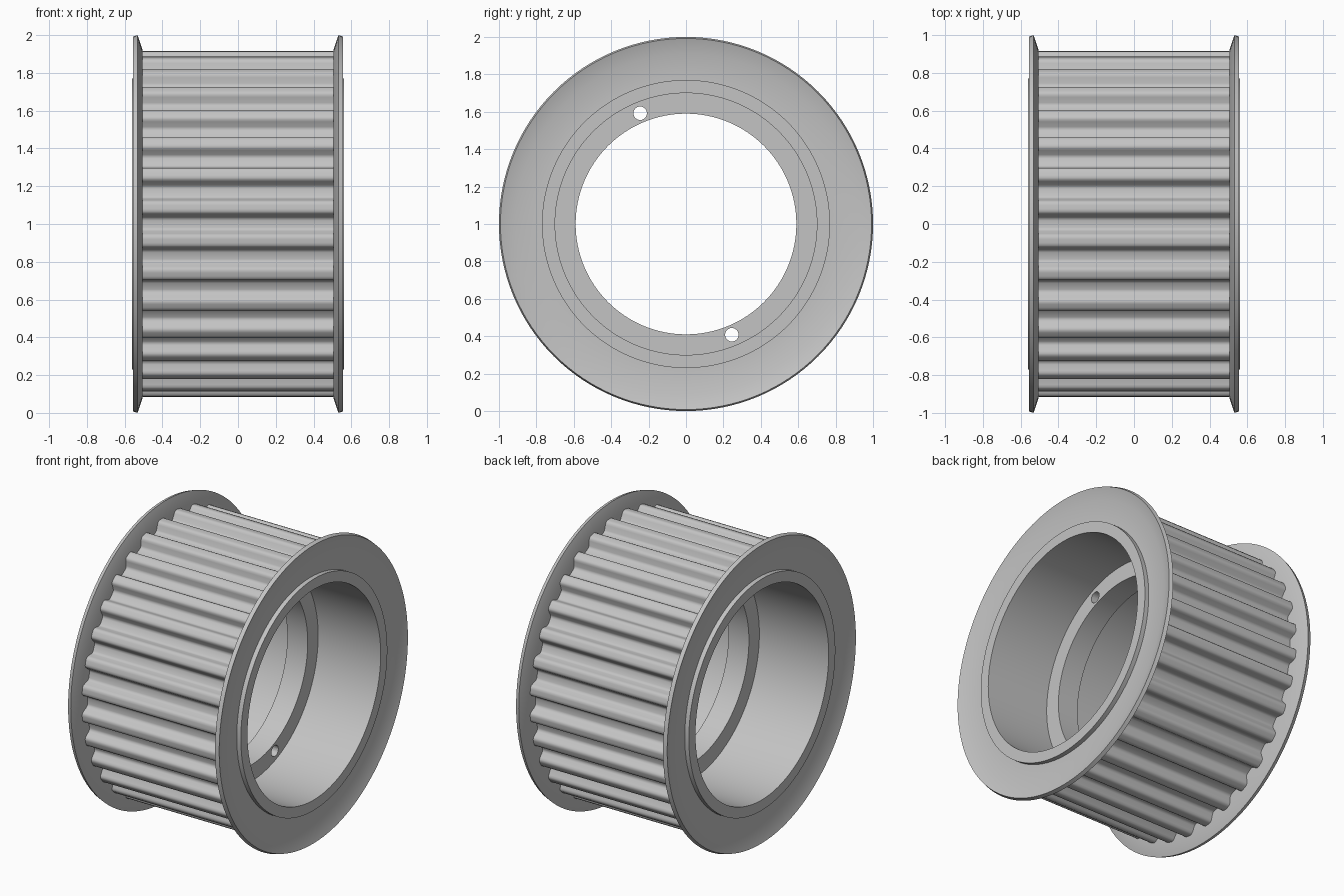
import bpy, bmesh, math

if "Cube" in bpy.data.objects:
    bpy.data.objects.remove(bpy.data.objects["Cube"])

TEETH = 32
SEGMENTS = 128
AXIS_Z = 1.0

steel = bpy.data.materials.new("grey steel")
steel.diffuse_color = (0.55, 0.55, 0.55, 1)
steel.use_nodes = True
steel.node_tree.nodes["Principled BSDF"].inputs["Base Color"].default_value = steel.diffuse_color


def finish(name, bm, angle=30):
    bmesh.ops.recalc_face_normals(bm, faces=bm.faces)
    mesh = bpy.data.meshes.new(name)
    bm.to_mesh(mesh)
    bm.free()
    obj = bpy.data.objects.new(name, mesh)
    obj.location.z = AXIS_Z
    bpy.context.collection.objects.link(obj)
    mesh.materials.append(steel)
    bpy.ops.object.select_all(action='DESELECT')
    obj.select_set(True)
    bpy.context.view_layer.objects.active = obj
    bpy.ops.object.shade_smooth_by_angle(angle=math.radians(angle))
    return obj


def polar(x, r, a):
    return (x, r * math.cos(a), r * math.sin(a))


def bridge(bm, a, b):
    for i in range(len(a)):
        j = (i + 1) % len(a)
        bm.faces.new((a[i], a[j], b[j], b[i]))


def lathe(name, profile, angle=30):
    """Spin a closed (x, radius) profile around the x axis."""
    bm = bmesh.new()
    rings = [[bm.verts.new(polar(x, r, 2 * math.pi * i / SEGMENTS))
              for i in range(SEGMENTS)] for x, r in profile]
    for k in range(len(rings)):
        bridge(bm, rings[k], rings[(k + 1) % len(rings)])
    return finish(name, bm, angle)


# Toothed rim: half a groove (degrees from groove centre, radius), mirrored and repeated
half = [(1.2, 0.86), (1.9, 0.863), (2.4, 0.872), (3.2, 0.901),
        (3.6, 0.912), (4.2, 0.919), (5.0, 0.92)]
groove = [(-a, r) for a, r in reversed(half)] + half
bm = bmesh.new()
ends = []
for x in (-0.508, 0.508):
    ends.append([bm.verts.new(polar(x, r, math.radians(a + t * 360 / TEETH)))
                 for t in range(TEETH) for a, r in groove])
bridge(bm, *ends)
finish("toothed_rim", bm, 35)

# Dished side flanges
for side, s in (("left", -1), ("right", 1)):
    flange = [(0.505, 0.77), (0.505, 0.92), (0.531, 1.0),
              (0.556, 0.992), (0.53, 0.912), (0.53, 0.77)]
    lathe(side + "_flange", [(s * x, r) for x, r in flange])

# Hub tube with inner web
hub = lathe("hub", [(0.56, 0.77), (0.56, 0.70), (0.10, 0.70), (0.10, 0.59),
                    (-0.05, 0.59), (-0.05, 0.70), (-0.56, 0.70), (-0.56, 0.77)])

# Two opposite pin holes through the web
for s in (-1, 1):
    bpy.ops.mesh.primitive_cylinder_add(
        vertices=32, radius=0.036, depth=0.4,
        location=(0.02, s * 0.245, AXIS_Z - s * 0.592), rotation=(0, math.pi / 2, 0))
    cutter = bpy.context.object
    cutter.name = "pin_hole_cutter"
    cutter.data.materials.append(steel)
    cut = hub.modifiers.new("pin_hole", 'BOOLEAN')
    cut.operation = 'DIFFERENCE'
    cut.solver = 'EXACT'
    cut.object = cutter
    bpy.context.view_layer.objects.active = hub
    bpy.ops.object.modifier_apply(modifier=cut.name)
    bpy.data.objects.remove(cutter)
bpy.ops.object.select_all(action='DESELECT')
hub.select_set(True)
bpy.context.view_layer.objects.active = hub
bpy.ops.object.shade_smooth_by_angle(angle=math.radians(30))
